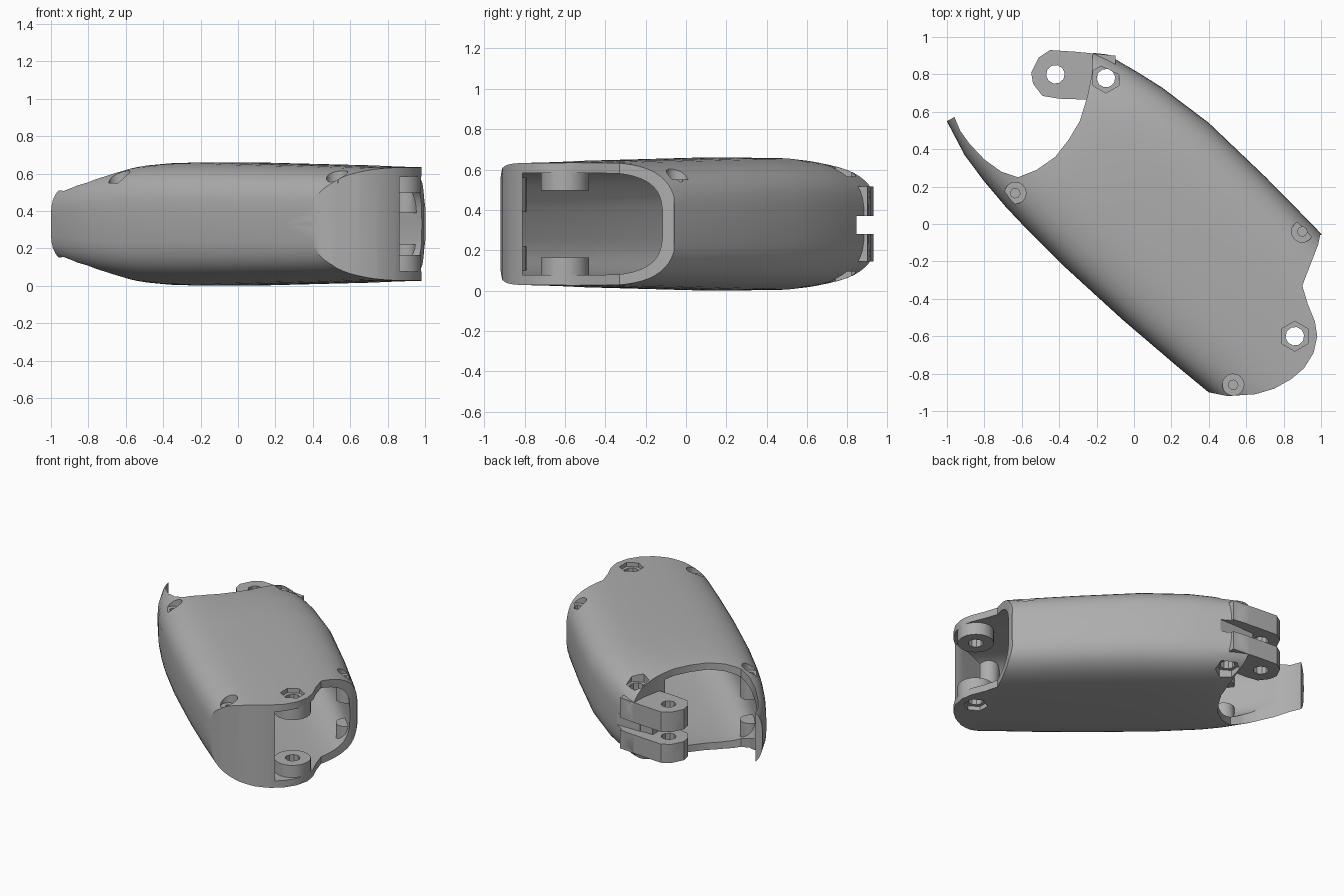
import bpy, bmesh, math
from mathutils import Vector

if "Cube" in bpy.data.objects:
    bpy.data.objects.remove(bpy.data.objects["Cube"])

grey = bpy.data.materials.new("light_grey")
grey.diffuse_color = (0.42, 0.42, 0.42, 1)
grey.use_nodes = True
grey.node_tree.nodes["Principled BSDF"].inputs["Base Color"].default_value = grey.diffuse_color
R2 = math.sqrt(0.5)
ZC = 0.33


def make(name, bm):
    bmesh.ops.recalc_face_normals(bm, faces=bm.faces)
    me = bpy.data.meshes.new(name)
    bm.to_mesh(me)
    bm.free()
    me.materials.append(grey)
    ob = bpy.data.objects.new(name, me)
    bpy.context.collection.objects.link(ob)
    return ob


def prism(name, pts, z0, z1):
    bm = bmesh.new()
    f = bm.faces.new([bm.verts.new((x, y, z0)) for x, y in pts])
    r = bmesh.ops.extrude_face_region(bm, geom=[f])
    vs = [g for g in r["geom"] if isinstance(g, bmesh.types.BMVert)]
    bmesh.ops.translate(bm, vec=(0, 0, z1 - z0), verts=vs)
    return make(name, bm)


def cyl(name, c, r, z0, z1, n=24):
    pts = [(c[0] + r * math.cos(math.tau * (i + .5) / n + math.pi / 3),
            c[1] + r * math.sin(math.tau * (i + .5) / n + math.pi / 3)) for i in range(n)]
    return prism(name, pts, z0, z1)


def box(name, x0, x1, y0, y1, z0, z1):
    return prism(name, [(x0, y0), (x1, y0), (x1, y1), (x0, y1)], z0, z1)


def boolean(ob, other, op):
    m = ob.modifiers.new("cut", "BOOLEAN")
    m.operation, m.solver, m.object = op, "EXACT", other
    dg = bpy.context.evaluated_depsgraph_get()
    me = bpy.data.meshes.new_from_object(ob.evaluated_get(dg))
    ob.modifiers.clear()
    ob.data = me
    bpy.data.objects.remove(other)


# stations along the diagonal axis: position, left edge, right edge, half height
STATIONS = [(-1.3, -.27, .30, .20), (-1.1, -.318, .40, .23), (-.9, -.38, .49, .265),
            (-.73, -.405, .545, .295), (-.55, -.42, .59, .318), (-.41, -.424, .622, .328),
            (-.1, -.424, .665, .33), (.32, -.405, .675, .322), (.7, -.375, .672, .315),
            (.92, -.354, .66, .308), (1.35, -.31, .63, .30)]


def tube(name, side, flat, n=56, power=3.5):
    bm = bmesh.new()
    rings = []
    for u, l, r, h in STATIONS:
        w, c, h = (r - l) / 2 - side, (l + r) / 2, h - flat
        ring = []
        for i in range(n):
            a = math.tau * i / n
            ca, sa = math.cos(a), math.sin(a)
            v = c + w * math.copysign(abs(ca) ** (2 / power), ca)
            z = ZC + h * math.copysign(abs(sa) ** (2 / power), sa)
            ring.append(bm.verts.new(((u + v) * R2, (v - u) * R2, z)))
        rings.append(ring)
    for a, b in zip(rings, rings[1:]):
        for i in range(n):
            bm.faces.new((a[i], a[(i + 1) % n], b[(i + 1) % n], b[i]))
    bm.faces.new(rings[0])
    bm.faces.new(rings[-1])
    return make(name, bm)


# outer body: rounded tube trimmed by its plan outline
shell = tube("shell", 0, 0)
OUTLINE = [(-1.2, .52), (-1.0, .55), (-.96, .572), (-.93, .5), (-.88, .43), (-.8, .345), (-.71, .28),
           (-.62, .25), (-.52, .29), (-.42, .36), (-.35, .45), (-.29, .55), (-.25, .68),
           (-.225, .8), (-.22, .915), (-.13, .905), (.3, 1.0), (1.15, 0), (.995, -.06), (.985, -.11),
           (.95, -.2), (.9, -.33), (.93, -.43), (.967, -.52), (.98, -.6), (.96, -.69),
           (.91, -.77), (.84, -.83), (.75, -.88), (.65, -.91), (.5, -.92), (.4, -.9), (.2, -.9),
           (-.6, -.5), (-1.2, .2)]
boolean(shell, prism("trim", OUTLINE, -.2, .9), "INTERSECT")

HINGE, KNUCKLE, LUG = (.86, -.6), (-.15, .78), (-.42, .8)
SCREWS = [(-.635, .165), (.9, -.04), (.53, -.86)]

# cavity: inner tube, open at both ends, leaving bosses and screw posts standing
cavity = tube("cavity", .055, .05)
boolean(cavity, prism("limit", [(.42, -.845), (.6, -.865), (.82, -.81), (1.4, -.81), (1.4, .2),
                                (.35, 1.0), (.06, .76), (-.02, .64), (-.3, .62), (-.32, 1.3),
                                (-1.6, 1.3), (-1.4, .1), (-.7, -.7)], -.1, .8), "INTERSECT")
for z0, z1 in ((-.1, .165), (.495, .8)):
    boolean(cavity, cyl("boss", HINGE, .12, z0, z1), "DIFFERENCE")
for c in SCREWS:
    for z0, z1 in ((-.1, .22), (.39, .8)):
        boolean(cavity, cyl("post", c, .07, z0, z1, 16), "DIFFERENCE")
boolean(shell, cavity, "DIFFERENCE")

# pivot lugs: upper and lower ears with a web between
ear = [(-.1, .66), (-.1, .90), (-.3, .92), (-.45, .93), (-.51, .89), (-.55, .81), (-.54, .75),
       (-.49, .685), (-.4, .67)]
for z0, z1 in ((.145, .28), (.37, .515)):
    boolean(shell, prism("ear", ear, z0, z1), "UNION")
boolean(shell, box("web", -.32, -.15, .70, .84, .2, .45), "UNION")
boolean(shell, box("slot", -.7, .1, .845, 1.1, .28, .37), "DIFFERENCE")

# pin holes and hexagonal nut recesses
boolean(shell, cyl("pin", LUG, .05, -.1, .9, 10), "DIFFERENCE")
for c, depth in ((HINGE, .035), (KNUCKLE, .075)):
    boolean(shell, cyl("pin", c, .05, -.1, .9, 10), "DIFFERENCE")
    for z0, z1 in ((-.2, depth + .02), (.64 - depth, .9)):
        boolean(shell, cyl("nut", c, .08, z0, z1, 6), "DIFFERENCE")

# screw recesses
for c in SCREWS:
    boolean(shell, cyl("head", c, .058, .55, .9, 16), "DIFFERENCE")
    boolean(shell, cyl("bore", c, .026, .42, .9, 8), "DIFFERENCE")

# finish
shell.name = "finger_segment_shell"
me = shell.data
me.materials.clear()
me.materials.append(grey)
bpy.context.view_layer.objects.active = shell
shell.select_set(True)
bpy.ops.object.shade_smooth_by_angle(angle=math.radians(30))
